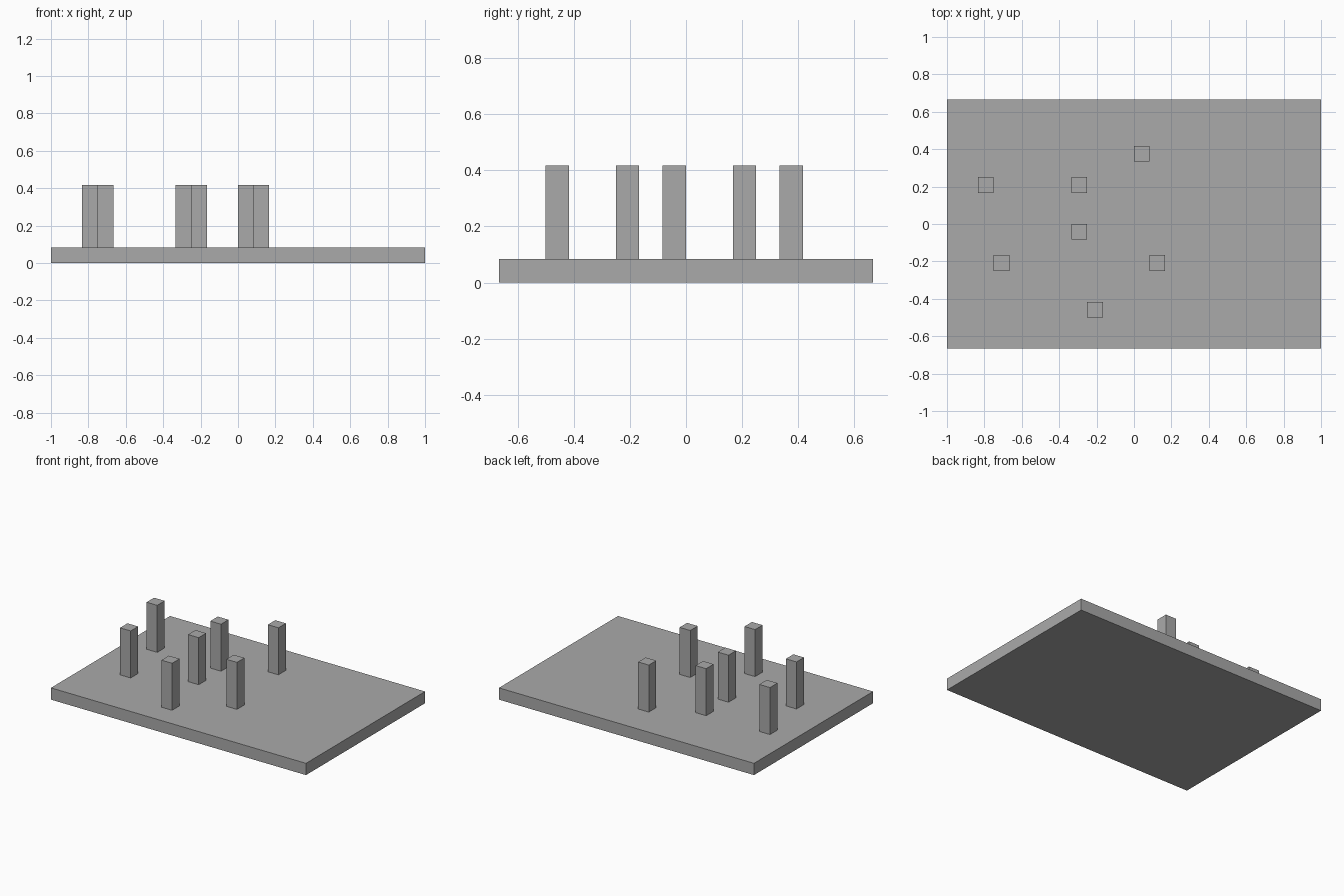
import bpy

if "Cube" in bpy.data.objects:
    bpy.data.objects.remove(bpy.data.objects["Cube"])

U = 1 / 12  # grid module

grey = bpy.data.materials.new("plain grey")
grey.diffuse_color = (0.4, 0.4, 0.4, 1)
grey.use_nodes = True
grey.node_tree.nodes["Principled BSDF"].inputs["Base Color"].default_value = grey.diffuse_color


def box(name, centre, size):
    bpy.ops.mesh.primitive_cube_add(size=1, location=[c * U for c in centre])
    ob = bpy.context.object
    ob.name = name
    ob.scale = [s * U for s in size]
    bpy.ops.object.transform_apply(location=False, rotation=False, scale=True)
    ob.data.materials.append(grey)
    return ob


# Base slab
box("base_plate", (0, 0, 0.5), (24, 16, 1))

# Square posts standing on the slab
posts = [(-9.5, 2.5), (-8.5, -2.5), (-3.5, 2.5), (-3.5, -0.5),
         (-2.5, -5.5), (0.5, 4.5), (1.5, -2.5)]
for i, (x, y) in enumerate(posts, 1):
    box(f"post_{i}", (x, y, 3), (1, 1, 4))
